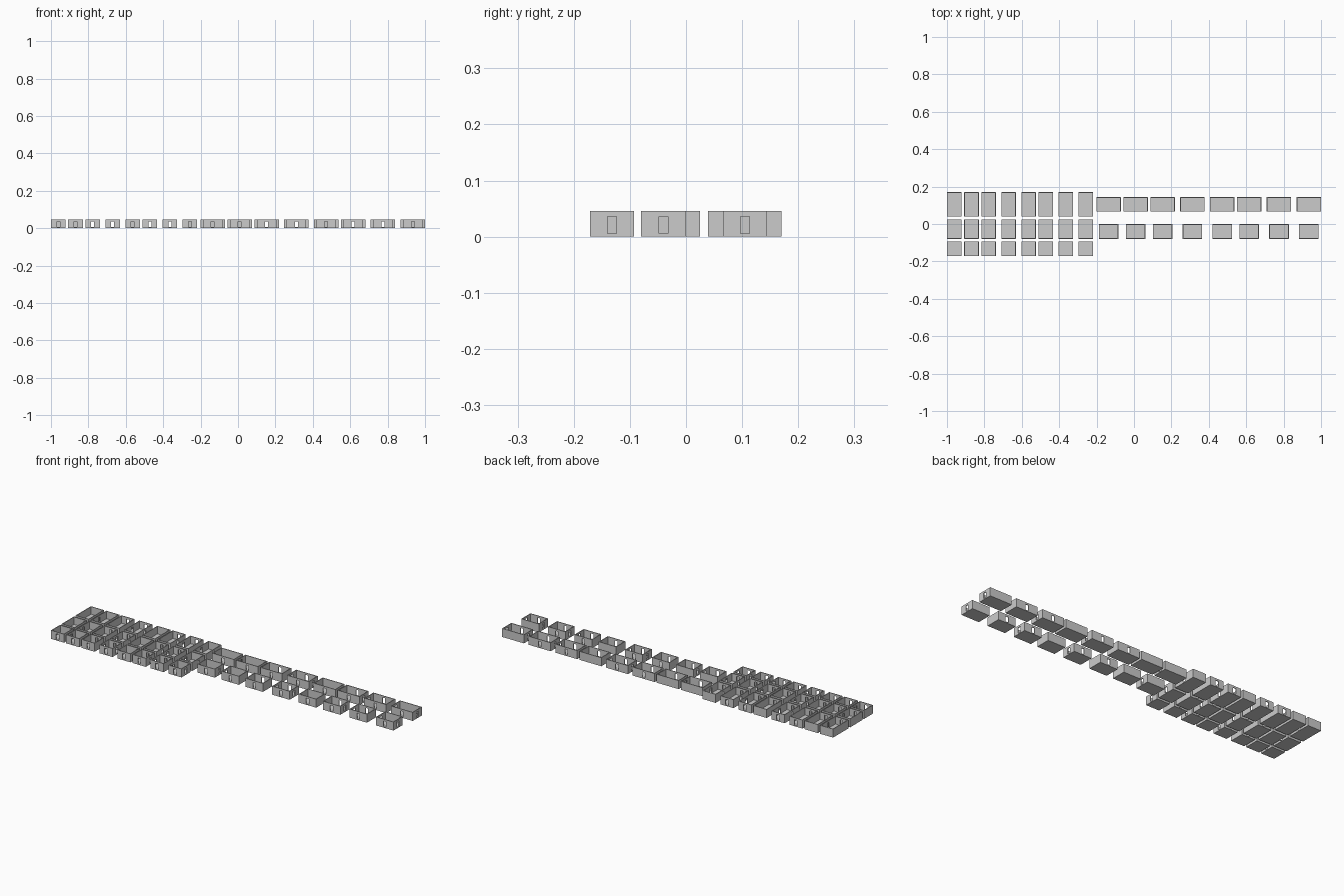
import bpy, bmesh
from mathutils import Matrix, Vector

if "Cube" in bpy.data.objects:
    bpy.data.objects.remove(bpy.data.objects["Cube"])

U = 0.0262            # floor cell
H = 0.046             # room height
FLOOR = 0.0055
WALL = 0.004
DOOR_W, DOOR_TOP = 0.016, 0.0357
GAPS = [0.0131, 0.0131, 0.0284, 0.0284, 0.0131, 0.0284, 0.0284]
# doorways of the eight room variants (south, north, east, west)
DOORS = ["SE", "SW", "SN", "SNEW", "S", "SNE", "SNW", "SEW"]


def add_box(bm, lo, hi):
    lo, hi = Vector(lo), Vector(hi)
    m = Matrix.Translation((lo + hi) / 2) @ Matrix.Diagonal((*(hi - lo), 1))
    bmesh.ops.create_cube(bm, size=1, matrix=m)


def make_object(name, boxes, location):
    bm = bmesh.new()
    for lo, hi in boxes:
        add_box(bm, lo, hi)
    mesh = bpy.data.meshes.new(name)
    bm.to_mesh(mesh)
    bm.free()
    ob = bpy.data.objects.new(name, mesh)
    ob.location = location
    bpy.context.collection.objects.link(ob)
    return ob


def cut(ob, cutter):
    cutter.hide_render = True
    cutter.hide_viewport = True
    cutter.display_type = 'WIRE'
    mod = ob.modifiers.new("cut", 'BOOLEAN')
    mod.operation = 'DIFFERENCE'
    mod.solver = 'EXACT'
    mod.object = cutter


def room(name, x, y, w, d, doors):
    # solid shell
    a, b = w / 2, d / 2
    loc = (x, y, 0)
    ob = make_object(name, [((-a, -b, 0), (a, b, H))], loc)
    # open-topped interior
    cut(ob, make_object(name + "_interior_cutter",
        [((-a + WALL, -b + WALL, FLOOR), (a - WALL, b - WALL, H + 0.02))], loc))
    # doorways through the chosen walls
    boxes = []
    h, z0, e = DOOR_W / 2, FLOOR, 0.002
    t = WALL + e
    spans = {"S": (-h, -b - e, h, -b + t), "N": (-h, b - t, h, b + e),
             "E": (a - t, -h, a + e, h), "W": (-a - e, -h, -a + t, h)}
    for k in doors:
        x0, y0, x1, y1 = spans[k]
        boxes.append(((x0, y0, z0), (x1, y1, DOOR_TOP)))
    cut(ob, make_object(name + "_door_cutter", boxes, loc))


def room_row(name, x_start, y, w, d):
    x = x_start
    for i, doors in enumerate(DOORS):
        room(f"{name}_{i + 1}", x, y, w, d, doors)
        if i < len(GAPS):
            x += w + GAPS[i]


# left block: three rows of upright rooms
room_row("square_room", -1 + 1.5 * U, -0.132, 3 * U, 3 * U)
room_row("medium_room", -1 + 1.5 * U, -0.0275, 3 * U, 4 * U)
room_row("large_room", -1 + 1.5 * U, 0.105, 3 * U, 5 * U)

# right block: two rows of sideways rooms sharing column centres
step = 5 * U + sum(GAPS) / 7
x0 = 1 - 2.5 * U - 7 * step
room_row("wide_large_room", x0, 0.105, 5 * U, 3 * U)
x = x0
for i, doors in enumerate(DOORS):
    room(f"wide_medium_room_{i + 1}", x, -0.0405, 4 * U, 3 * U, doors)
    if i < len(GAPS):
        x += 5 * U + GAPS[i]
